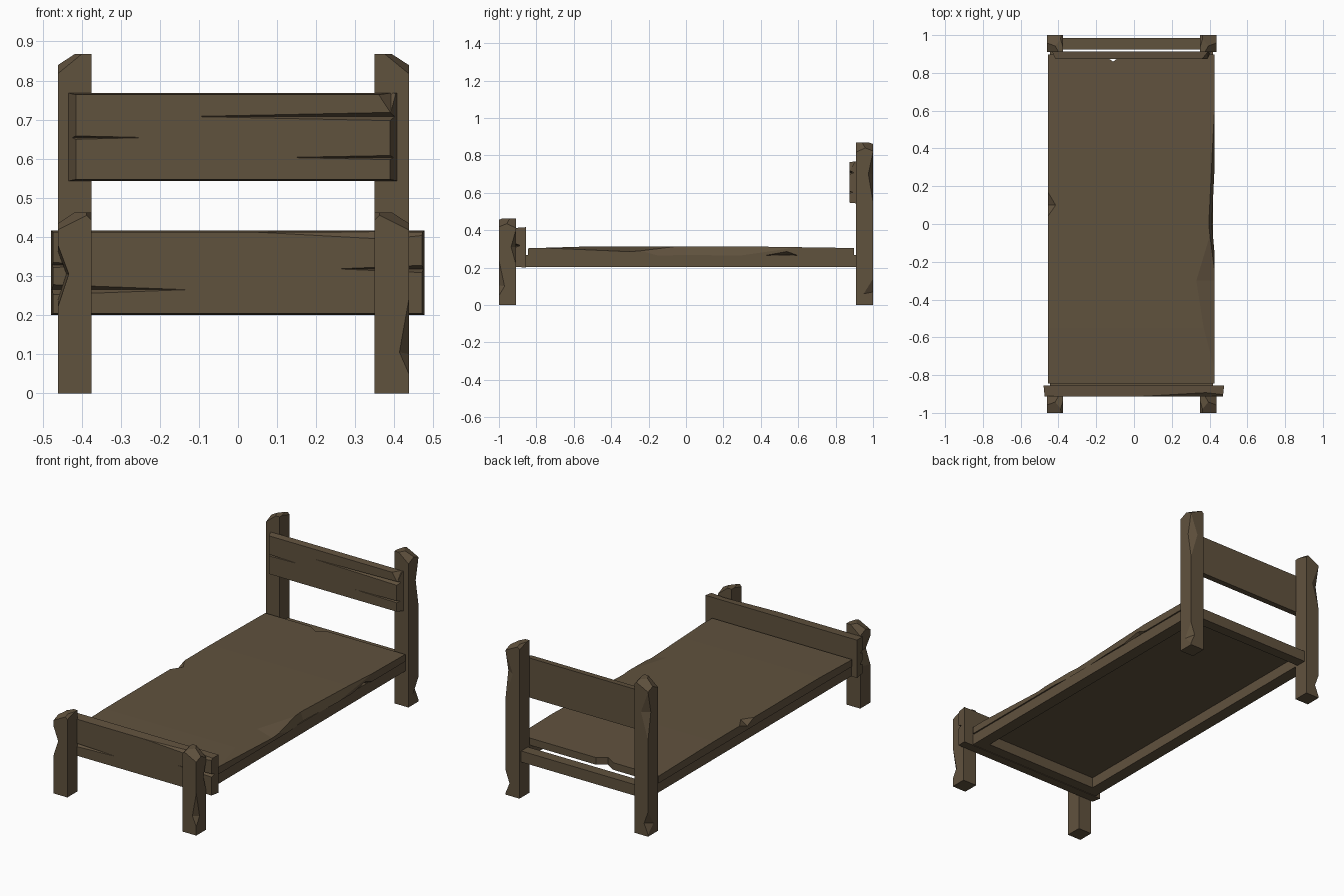
import bpy, bmesh
from mathutils import Vector as V

if "Cube" in bpy.data.objects:
    bpy.data.objects.remove(bpy.data.objects["Cube"])

wood = bpy.data.materials.new("dark_wood")
wood.diffuse_color = (0.118, 0.084, 0.048, 1)
wood.use_nodes = True
wood.node_tree.nodes["Principled BSDF"].inputs["Base Color"].default_value = wood.diffuse_color


def new_object(name, bm):
    bmesh.ops.recalc_face_normals(bm, faces=bm.faces[:])
    me = bpy.data.meshes.new(name)
    bm.to_mesh(me)
    bm.free()
    ob = bpy.data.objects.new(name, me)
    bpy.context.collection.objects.link(ob)
    me.materials.append(wood)
    return ob


def box(name, x, y, z, taper=0, slices=()):
    """Beam from ranges; taper shrinks the front face, slices are (point, normal) cuts."""
    bm = bmesh.new()
    bmesh.ops.create_cube(bm, size=1)
    for v in bm.verts:
        front = v.co.y < 0
        v.co = V([r[1] if c > 0 else r[0] for c, r in zip(v.co, (x, y, z))])
        if front and taper:
            v.co.x += taper if v.co.x < 0 else -taper
            v.co.z += 0.004 if v.co.z < sum(z) / 2 else -0.004
    for point, normal in slices:
        geom = bm.verts[:] + bm.edges[:] + bm.faces[:]
        cut = bmesh.ops.bisect_plane(bm, geom=geom, plane_co=point, plane_no=normal, clear_outer=True)
        edges = [e for e in cut["geom_cut"] if isinstance(e, bmesh.types.BMEdge)]
        bmesh.ops.contextual_create(bm, geom=edges)
    return new_object(name, bm)


def carve(ob, points):
    """Subtract the convex hull of the points."""
    bm = bmesh.new()
    for p in points:
        bm.verts.new(p)
    bmesh.ops.convex_hull(bm, input=bm.verts[:])
    cutter = new_object("cutter", bm)
    cutter.hide_render = True
    mod = ob.modifiers.new("carve", 'BOOLEAN')
    mod.operation, mod.solver, mod.object = 'DIFFERENCE', 'EXACT', cutter
    dg = bpy.context.evaluated_depsgraph_get()
    me = bpy.data.meshes.new_from_object(ob.evaluated_get(dg))
    ob.modifiers.clear()
    ob.data = me
    bpy.data.objects.remove(cutter)


def chip(ob, a, b, p, q):
    """Break a V chip from edge a-b, its valley running through p and q on the two faces."""
    a, b, p, q = V(a), V(b), V(p), V(q)
    m, u = (p + q) / 2, (q - p).normalized() * ((q - p).length + 0.02)
    tri = (m, m + (a - m) * 1.6, m + (b - m) * 1.6)
    carve(ob, [t + s * u for t in tri for s in (-1, 1)])


def crack(ob, x0, x1, y, z, half, depth):
    """Tapered split in a board front from its end x0 to the tip x1."""
    xo = x0 + (0.03 if x0 > x1 else -0.03)
    carve(ob, [(xo, y - 0.004, z + half), (xo, y - 0.004, z - half),
               (xo, y + depth, z), (x1, y - 0.002, z), (x1, y - 0.004, z + 0.001)])


# Posts: four rough posts with broken tops and chipped edges
for kind, (y0, y1), h in (("front_leg", (-1, -.91), .463), ("back_post", (.91, 1), .868)):
    for side, x0, x1 in (("left", -.461, -.375), ("right", .349, .437)):
        s = -1 if side == "left" else 1
        xo, xi = (x0, x1) if s < 0 else (x1, x0)
        ye = y0 if kind == "front_leg" else y1
        t = -1 if kind == "front_leg" else 1
        slices = [((xo, ye, h - .045), (s * .5, t * .4, 1)),
                  ((xo, (y0 + y1) / 2, h - .03), (s * .9, -t * .5, 1.1)),
                  ((xi, ye, h - .02), (-s, t * .3, 1))]
        post = box(side + "_" + kind, (x0, x1), (y0, y1), (0, h), slices=slices)
        if kind == "back_post":
            chip(post, (xo, ye, .55), (xo, ye, .82), (xo - s * .045, ye, .7), (xo, ye - .025, .7))
            chip(post, (xo, ye, .01), (xo, ye, .14), (xo - s * .025, ye, .07), (xo, ye - .05, .06))
        elif s < 0:
            chip(post, (xo, ye, .22), (xo, ye, .38), (xo + .028, ye, .305), (xo + .022, ye + .09, .305))
        else:
            chip(post, (xo, ye, .05), (xo, ye, .24), (xo - .024, ye, .105), (xo, ye + .03, .1))
            chip(post, (xo, y1, .22), (xo, y1, .4), (xo - .03, y1, .31), (xo, y1 - .025, .31))

# Headboard: split plank in front of the back posts
head = box("headboard", (-.434, .408), (.873, .912), (.543, .768), taper=.019)
crack(head, .39, -.165, .873, .708, .013, .025)
crack(head, .39, .1, .873, .603, .007, .02)
crack(head, -.415, -.22, .873, .654, .006, .02)
chip(head, (.36, .873, .764), (.44, .873, .764), (.392, .873, .715), (.392, .91, .764))

# Footboard: split plank behind the front legs
foot = box("footboard", (-.479, .477), (-.912, -.855), (.2, .416), taper=.006)
crack(foot, .47, .24, -.912, .318, .012, .03)
crack(foot, -.47, -.1, -.912, .265, .016, .025)
crack(foot, -.47, -.36, -.912, .328, .01, .025)
chip(foot, (.05, -.912, .412), (.55, -.912, .412), (.38, -.912, .394), (.38, -.89, .416))

# Frame: rails under the bed board
for side, x in (("left", (-.445, -.375)), ("right", (.349, .418))):
    box(side + "_rail", x, (-.856, .911), (.203, .266))
box("foot_rail", (-.375, .349), (-.856, -.795), (.203, .266))
box("head_rail", (-.376, .35), (.925, .985), (.203, .266))

# Bed board: wide slab with worn edges
slab = box("bed_board", (-.456, .426), (-.845, .897), (.264, .312),
           slices=[((0, -.55, .312), (0, -.03, 1)), ((0, .4, .312), (0, .015, 1))])
chip(slab, (.426, -.85, .309), (.426, .02, .312), (.33, -.3, .312), (.426, -.3, .285))
chip(slab, (.426, -.32, .312), (.426, .6, .309), (.396, 0, .312), (.412, 0, .264))
chip(slab, (.426, .42, .264), (.426, .6, .264), (.39, .53, .264), (.426, .54, .286))
chip(slab, (-.456, .04, .312), (-.456, .17, .312), (-.415, .1, .312), (-.456, .1, .285))
chip(slab, (-.17, .897, .29), (-.06, .897, .29), (-.11, .86, .305), (-.11, .86, .264))
